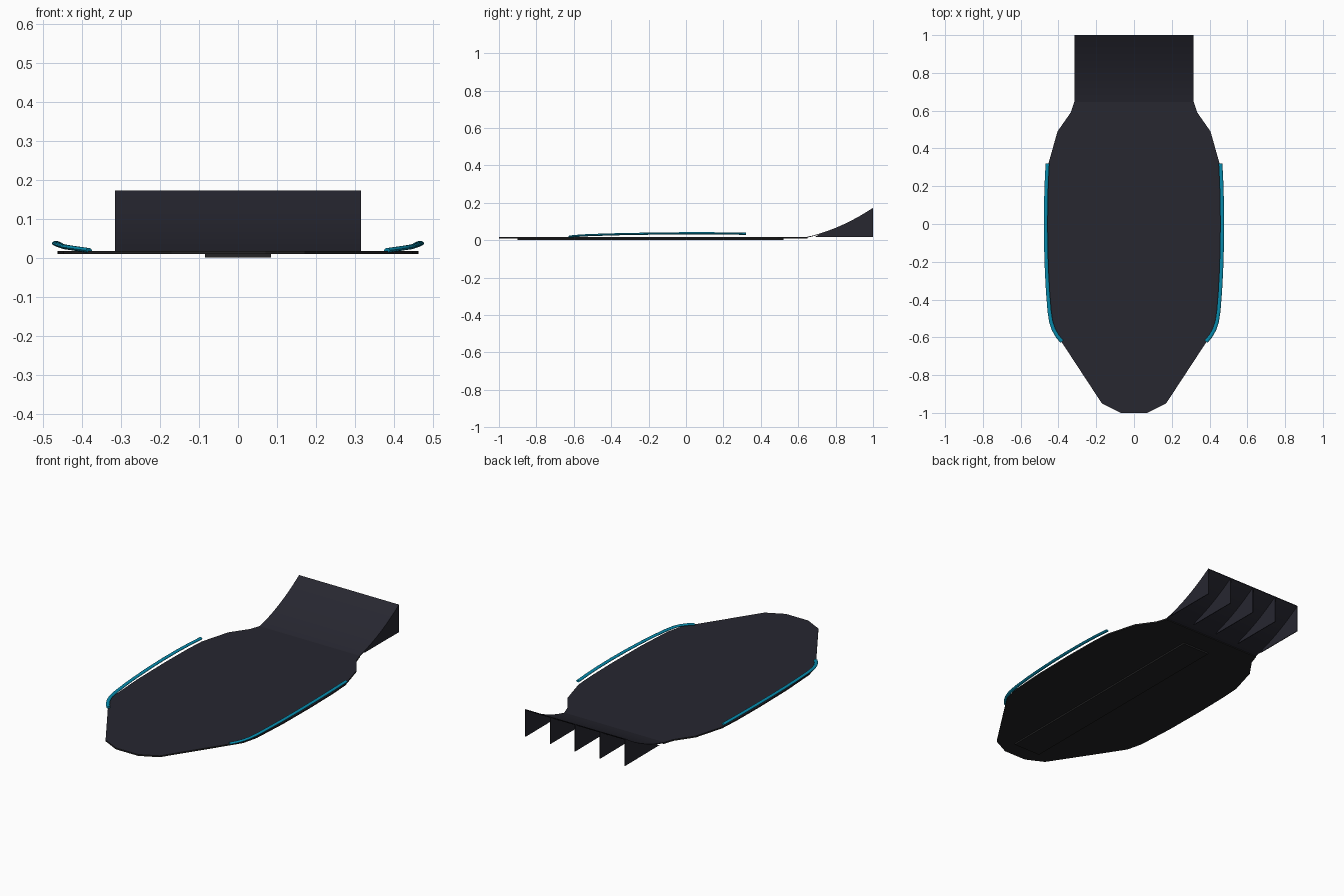
import bpy, bmesh
from math import cos, sin, pi
from mathutils import Vector

cube = bpy.data.objects.get("Cube")
if cube:
    bpy.data.objects.remove(cube, do_unlink=True)


def material(name, rgb):
    m = bpy.data.materials.new(name)
    m.use_nodes = True
    m.diffuse_color = (*rgb, 1)
    bsdf = m.node_tree.nodes["Principled BSDF"]
    bsdf.inputs["Base Color"].default_value = (*rgb, 1)
    return m


CARBON = material("dark carbon", (0.020, 0.020, 0.030))
BLACK = material("black underside", (0.017, 0.017, 0.018))
TEAL = material("teal trim", (0.002, 0.26, 0.42))


def add_object(name, bm, mats):
    bmesh.ops.recalc_face_normals(bm, faces=bm.faces)
    # The second material goes on every face that does not look upward
    for f in bm.faces:
        f.material_index = 0 if len(mats) == 1 or f.normal.z > 0.5 else 1
    mesh = bpy.data.meshes.new(name)
    bm.to_mesh(mesh)
    bm.free()
    for m in mats:
        mesh.materials.append(m)
    obj = bpy.data.objects.new(name, mesh)
    bpy.context.collection.objects.link(obj)
    return obj


def prism(name, points, offset, mats):
    """Extrude a flat outline along the offset vector."""
    bm = bmesh.new()
    face = bm.faces.new([bm.verts.new(p) for p in points])
    new = bmesh.ops.extrude_face_region(bm, geom=[face])["geom"]
    bmesh.ops.translate(bm, vec=offset,
                        verts=[v for v in new if isinstance(v, bmesh.types.BMVert)])
    return add_object(name, bm, mats)


def sweep(name, path, half_width, half_height, mats, sides=10):
    """Sweep a flattened oval along a path, keeping it level."""
    bm = bmesh.new()
    rings = []
    for i, p in enumerate(path):
        along = path[min(i + 1, len(path) - 1)] - path[max(i - 1, 0)]
        across = Vector((along.y, -along.x, 0)).normalized()
        up = Vector((0, 0, 1))
        angles = [2 * pi * k / sides for k in range(sides)]
        rings.append([bm.verts.new(p + across * half_width * cos(a) + up * half_height * sin(a))
                      for a in angles])
    for a, b in zip(rings, rings[1:]):
        for k in range(sides):
            n = (k + 1) % sides
            bm.faces.new((a[k], a[n], b[n], b[k]))
    bm.faces.new(rings[0])
    bm.faces.new(rings[-1])
    return add_object(name, bm, mats)


# Floor panel: half outline mirrored across the centre line
half = [(0.07, -1), (0.17, -0.95), (0.38, -0.63), (0.425, -0.56), (0.447, -0.47),
        (0.46, -0.25), (0.463, 0), (0.46, 0.2), (0.453, 0.32), (0.405, 0.49),
        (0.335, 0.59), (0.315, 0.65)]
outline = half + [(-x, y) for x, y in reversed(half)]
prism("floor_panel", [(x, y, 0.009) for x, y in outline], (0, 0, 0.008), [CARBON, BLACK])

# Central plank under the floor
plank = [(-0.085, -0.9), (0.085, -0.9), (0.085, 0.52), (-0.085, 0.52)]
prism("plank", [(x, y, 0) for x, y in plank], (0, 0, 0.009), [BLACK])

# Diffuser ramp: curved thin sheet rising to the rear
WIDTH, START, BASE, RISE = 0.315, 0.645, 0.017, 0.156
STEPS = 10
curve = []
for i in range(STEPS + 1):
    t = i / STEPS
    curve.append((START + (1 - START) * t, BASE + RISE * (t + t * t) / 2))
sheet = curve + [(y, z - 0.004) for y, z in reversed(curve)]
ramp = prism("diffuser_ramp", [(-WIDTH, y, z) for y, z in sheet], (2 * WIDTH, 0, 0), [CARBON])

# Diffuser strakes: five thin fins below the ramp
FIN = 0.004
profile = [(0.69, BASE)] + [(y, z - 0.002) for y, z in curve[2:]] + [(1, 0.016)]
for n in range(5):
    x = -WIDTH + n * (2 * WIDTH - FIN) / 4
    prism(f"diffuser_strake_{n + 1}", [(x, y, z) for y, z in profile], (FIN, 0, 0), [CARBON])

# Raised edge trims: level oval strips following the floor sides
trim_path = [(0.382, -0.622, 0.019), (0.405, -0.595, 0.022), (0.425, -0.56, 0.025),
             (0.439, -0.52, 0.027), (0.448, -0.46, 0.029), (0.456, -0.36, 0.032),
             (0.462, -0.25, 0.034), (0.466, -0.12, 0.036), (0.467, 0, 0.037),
             (0.466, 0.12, 0.037), (0.463, 0.22, 0.036), (0.458, 0.32, 0.034)]
trims = []
for side, sign in (("left", 1), ("right", -1)):
    path = [Vector((sign * x, y, z)) for x, y, z in trim_path]
    trims.append(sweep(f"edge_trim_{side}", path, 0.010, 0.006, [TEAL]))

# Smooth the curved parts while keeping their edges sharp
bpy.ops.object.select_all(action="DESELECT")
for obj in [ramp] + trims:
    obj.select_set(True)
bpy.context.view_layer.objects.active = ramp
bpy.ops.object.shade_smooth_by_angle(angle=pi / 4)
